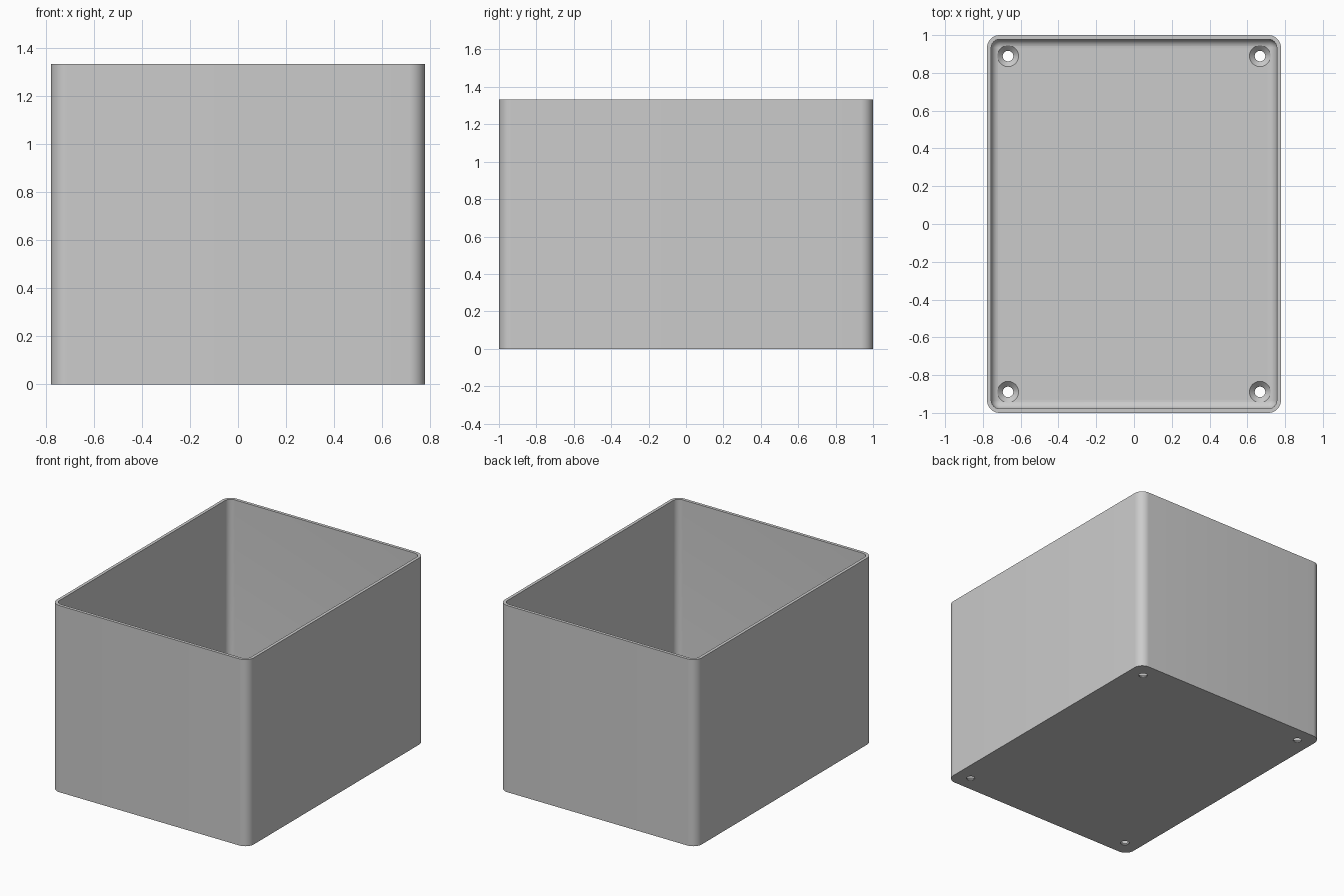
import bpy
import bmesh
from math import sin, cos, pi, radians

if "Cube" in bpy.data.objects:
    bpy.data.objects.remove(bpy.data.objects["Cube"])

HALF_X, HALF_Y, HEIGHT = 0.778, 1.0, 1.333
CORNER, WALL, FLOOR, FILLET = 0.067, 0.022, 0.033, 0.044
HOLE_X, HOLE_Y, HOLE_R, SINK_R = 0.667, 0.889, 0.028, 0.056

grey = bpy.data.materials.new("plain grey")
grey.use_nodes = True
grey.diffuse_color = (0.6, 0.6, 0.6, 1)
grey.node_tree.nodes["Principled BSDF"].inputs["Base Color"].default_value = (0.6, 0.6, 0.6, 1)


def finish(name, bm):
    bmesh.ops.recalc_face_normals(bm, faces=bm.faces)
    mesh = bpy.data.meshes.new(name)
    bm.to_mesh(mesh)
    bm.free()
    mesh.materials.append(grey)
    obj = bpy.data.objects.new(name, mesh)
    bpy.context.collection.objects.link(obj)
    return obj


def rounded_ring(bm, inset, z, steps=10):
    """Rounded rectangle, pulled in from the outer wall by inset."""
    r = max(CORNER - inset, 0.001)
    ring = []
    for k, (sx, sy) in enumerate([(1, 1), (-1, 1), (-1, -1), (1, -1)]):
        for i in range(steps + 1):
            a = (k + i / steps) * pi / 2
            ring.append(bm.verts.new((sx * (HALF_X - inset - r) + r * cos(a),
                                      sy * (HALF_Y - inset - r) + r * sin(a), z)))
    return ring


def skin(bm, rings):
    """Join rings with quads and cap both ends."""
    for low, high in zip(rings, rings[1:]):
        for i in range(len(low)):
            j = (i + 1) % len(low)
            bm.faces.new((low[i], low[j], high[j], high[i]))
    bm.faces.new(rings[0])
    bm.faces.new(rings[-1])


# Open box: outside wall, rim, inside wall, filleted floor
profile = [(0, 0), (0, HEIGHT), (WALL, HEIGHT)]
for i in range(9):
    a = i / 8 * pi / 2
    profile.append((WALL + FILLET * (1 - cos(a)), FLOOR + FILLET * (1 - sin(a))))
bm = bmesh.new()
skin(bm, [rounded_ring(bm, inset, z) for inset, z in profile])
box = finish("open_box", bm)

# Countersunk screw holes in the four floor corners
bm = bmesh.new()
sink_z = FLOOR - (SINK_R - HOLE_R)
for x in (-HOLE_X, HOLE_X):
    for y in (-HOLE_Y, HOLE_Y):
        rings = []
        for r, z in [(HOLE_R, -0.1), (HOLE_R, sink_z), (SINK_R, FLOOR), (SINK_R, 0.2)]:
            rings.append([bm.verts.new((x + r * cos(i * pi / 20), y + r * sin(i * pi / 20), z))
                          for i in range(40)])
        skin(bm, rings)
cutter = finish("screw_hole_cutter", bm)
cutter.hide_render = True

bpy.context.view_layer.objects.active = box
box.select_set(True)
cut = box.modifiers.new("screw holes", "BOOLEAN")
cut.operation = "DIFFERENCE"
cut.solver = "EXACT"
cut.object = cutter
bpy.ops.object.modifier_apply(modifier=cut.name)
bpy.data.objects.remove(cutter)
bpy.ops.object.shade_smooth_by_angle(angle=radians(30))
